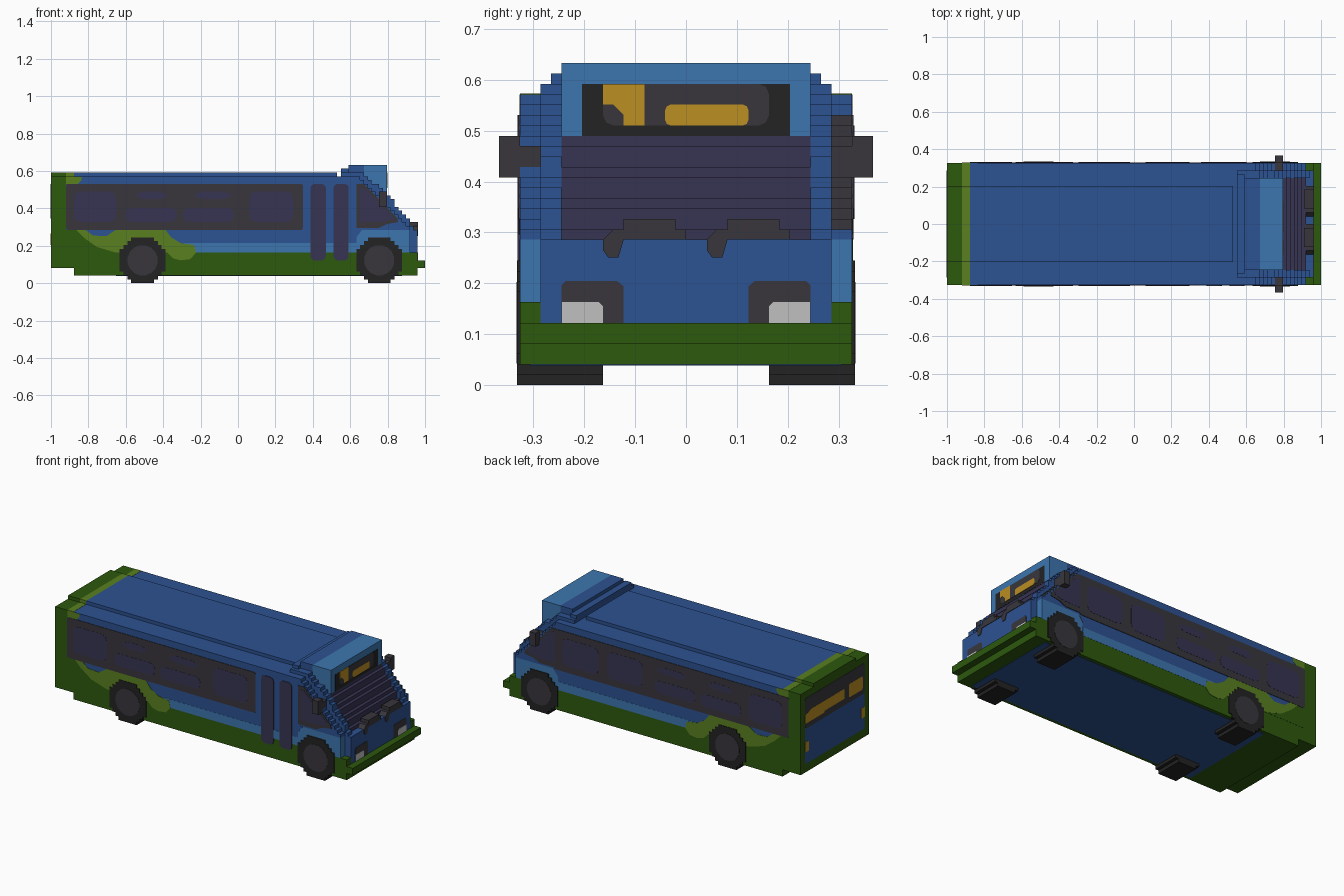
import bpy, bmesh, math

V = 2 / 98          # block size: every measure below is in blocks
if "Cube" in bpy.data.objects:
    bpy.data.objects.remove(bpy.data.objects["Cube"], do_unlink=True)


def material(name, hexa):
    srgb = [int(hexa[i:i + 2], 16) / 255 for i in (0, 2, 4)]
    lin = [c / 12.92 if c <= 0.04045 else ((c + 0.055) / 1.055) ** 2.4 for c in srgb]
    m = bpy.data.materials.new(name)
    m.use_nodes = True
    m.diffuse_color = (*lin, 1)
    m.node_tree.nodes["Principled BSDF"].inputs["Base Color"].default_value = (*lin, 1)
    return m


BLUE = material("body blue", "2c5291")
LIGHT = material("light blue", "3d76af")
GREEN = material("dark green", "2d580d")
OLIVE = material("olive green", "5a8020")
GREY = material("dark grey", "38363c")
GLASS = material("purple glass", "373452")
BLACK = material("black", "232323")
AMBER = material("amber", "bb8e24")
WHITE = material("lamp grey", "c0c0c0")


def prism(name, pts, axis, a, b, mat):
    """Extrude a 2D outline along an axis from a to b."""
    def place(p, d):
        c = {"x": (d, p[0], p[1]), "y": (p[0], d, p[1]), "z": (p[0], p[1], d)}[axis]
        return [k * V for k in c]
    bm = bmesh.new()
    lo = [bm.verts.new(place(p, a)) for p in pts]
    hi = [bm.verts.new(place(p, b)) for p in pts]
    bm.faces.new(lo)
    bm.faces.new(hi)
    n = len(pts)
    for i in range(n):
        j = (i + 1) % n
        bm.faces.new((lo[i], lo[j], hi[j], hi[i]))
    bmesh.ops.recalc_face_normals(bm, faces=bm.faces)
    me = bpy.data.meshes.new(name)
    bm.to_mesh(me)
    bm.free()
    me.materials.append(mat)
    ob = bpy.data.objects.new(name, me)
    bpy.context.collection.objects.link(ob)
    return ob


def rect(x0, x1, z0, z1, cut=0):
    if not cut:
        return [(x0, z0), (x1, z0), (x1, z1), (x0, z1)]
    k = cut * 0.3
    out = []
    for cx, cz, sx, sz, flip in ((x0, z0, 1, 1, 0), (x1, z0, -1, 1, 1),
                                 (x1, z1, -1, -1, 0), (x0, z1, 1, -1, 1)):
        c = [(cx, cz + sz * cut), (cx + sx * k, cz + sz * k), (cx + sx * cut, cz)]
        out += c[::-1] if flip else c
    return out


def box(name, x0, x1, y0, y1, z0, z1, mat):
    return prism(name, rect(x0, x1, y0, y1), "z", z0, z1, mat)


def side_plate(name, pts, side, layer, mat):
    return prism(name, pts, "y", side * 15.9, side * (16 + 0.05 * layer), mat)


def stairs(line, x_back):
    """Stepped side outline that follows a falling line of (z, x) points."""
    pts = [(x_back, line[0][0])]
    for (z0, x0), (z1, x1) in zip(line, line[1:]):
        for z in range(z0, z1):
            x = round(x0 + (x1 - x0) * (z + 0.5 - z0) / (z1 - z0))
            pts += [(x, z), (x, z + 1)]
    return pts + [(x_back, line[-1][0])]


# Main hull
box("lower_skirt", -43, 45, -16, 16, 2, 8, GREEN)
box("rear_skirt", -49, -43, -16, 16, 4, 8, GREEN)
box("rear_section", -49, -45, -16, 16, 8, 28, GREEN)
box("body", -45, 31, -16, 16, 8, 28, BLUE)
box("floor_panel", -32, 43, -15, 15, 1.9, 2.1, BLUE)
box("rear_roof_ridge", -49, -45, -10, 10, 28, 29, GREEN)
box("olive_roof_ridge", -45, -43, -10, 10, 28, 29, OLIVE)
box("roof_ridge", -43, 26, -10, 10, 28, 29, BLUE)
box("olive_roof_band", -45, -43, -16, 16, 27.9, 28.06, OLIVE)

# Nose and bumper
box("nose", 31, 47, -14, 14, 6, 14, BLUE)
box("bumper", 45, 49, -16, 16, 4, 6, GREEN)
box("bumper_lower", 45, 47, -16, 16, 2, 4, GREEN)

# Windshield and cab
slope = [(14, 46), (16, 45), (24, 38.5), (29, 32)]
prism("windshield", stairs([(14, 45), (16, 44), (24, 38.6)], 31), "y", -12, 12, GLASS)
for s, side in ((-1, "right"), (1, "left")):
    prism(side + "_pillar", stairs(slope, 27), "y", s * 12, s * 14, BLUE)
    outer = prism(side + "_cab_side", stairs([(14, 45), (28, 31.5)], 30), "y",
                  s * 14, s * 16, BLUE)
    if s > 0:   # wrapped glass on the driver's side
        outer.data.materials.append(GREY)
        for f in outer.data.polygons:
            if f.normal.x > 0.9 and 15 * V < f.center.z < 26 * V:
                f.material_index = 1
    box(side + "_fender", 31, 45, s * 14, s * 16, 8, 14, LIGHT)
    box(side + "_bumper_corner", 45, 47, s * 14, s * 16, 6, 8, GREEN)
    box(side + "_mirror", 37, 39, s * 16, s * 18, 20, 24, GREY)
    box(side + "_mirror_arm", 37, 39, s * 13, s * 16, 21, 23, GREY)

# Destination sign
box("sign_box", 33, 39, -12, 12, 24, 31, LIGHT)
box("sign_back", 29, 33, -12, 12, 28, 31, BLUE)
box("sign_step", 27, 29, -13, 13, 28, 30, BLUE)
for name, pts, layer, mat in (
        ("sign_frame", rect(-10, 10, 24, 29), 1, BLACK),
        ("sign_panel", rect(-8, 8, 25, 29, 1), 2, GREY),
        ("sign_number", [(-8, 27), (-7, 27), (-6, 26), (-6, 25), (-4, 25), (-4, 29), (-8, 29)], 3, AMBER),
        ("sign_route", rect(-2, 6, 25, 27, 0.5), 3, AMBER)):
    prism(name, pts, "x", 38.9, 39 + 0.05 * layer, mat)

# Wipers and headlights
for i, d in enumerate((0, 10)):
    pts = [(-8, 13), (-7.5, 12.3), (-6.5, 12.3), (-6, 14), (0, 14), (0, 15), (-1, 15),
           (-1, 16), (-6, 16), (-6, 15), (-7, 15), (-8, 14)]
    prism("wiper_%d" % (i + 1), [(y + d, z) for y, z in pts], "x", 44.5, 47.15, GREY)
for s, side in ((-1, "right"), (1, "left")):
    prism(side + "_lamp_housing", [(s * y, z) for y, z in
          [(6, 6), (12, 6), (12, 9.6), (11.6, 10), (6.6, 10), (6, 9.5)]], "x", 46.9, 47.08, GREY)
    prism(side + "_headlight", [(s * y, z) for y, z in
          [(8, 6), (12, 6), (12, 8), (8.4, 8), (8, 7.6)]], "x", 46.9, 47.16, WHITE)

# Side paint and windows
rear_sweep = [(-45, 14), (-42.5, 14), (-40.5, 12), (-37, 9.5), (-32, 8), (-45, 8)]
swoosh = [(-42.5, 14), (-40, 14), (-38, 12.5), (-34.5, 12.3), (-32, 14), (-19, 14),
          (-17.5, 12), (-15, 10.5), (-11.5, 10), (-11, 8), (-12.5, 6.3), (-15, 6),
          (-17, 6.5), (-18.5, 8), (-32, 8), (-37, 9.5), (-40.5, 12)]
tall, low, high = (16, 24), (16, 19.7), (22, 24)
panes = [(-43, -32, tall), (-29.5, -16, low), (-26.5, -19, high),
         (-14.5, -1, low), (-11, -2, high), (3, 14.5, tall)]
for s, side in ((-1, "right"), (1, "left")):
    side_plate(side + "_rear_sweep", rear_sweep, s, 1, GREEN)
    side_plate(side + "_light_stripe", [(-14, 8), (-14, 10.5), (31, 10.5), (31, 8)], s, 1, LIGHT)
    side_plate(side + "_olive_swoosh", swoosh, s, 2, OLIVE)
    side_plate(side + "_olive_shoulder", [(-45, 26), (-42, 26), (-41, 27), (-41, 28), (-45, 28)],
               s, 1, OLIVE)
    side_plate(side + "_fender_top", [(31, 12), (32.5, 14), (31, 14)], s, 1, BLUE)
    side_plate(side + "_window_band", rect(-45, 17 if s < 0 else 32, 14, 26, 0.4), s, 3, GREY)
    extra = [(17.5, 29.5, tall)] if s > 0 else []
    for i, (x0, x1, (z0, z1)) in enumerate(panes + extra):
        side_plate("%s_pane_%d" % (side, i + 1), rect(x0, x1, z0, z1, 1.6), s, 4, GLASS)
    side_plate(side + "_cab_window_frame",
               [(31, 14.5), (31, 26), (33, 26), (41.8, 17), (42, 16), (39, 15.5), (37, 14.5)], s, 3, GREY)
    side_plate(side + "_cab_window",
               [(32, 16), (32, 25), (33, 25), (41, 17), (39, 16.3), (37, 16)], s, 4, GLASS)
for i, x in enumerate((19, 25)):
    side_plate("door_%d" % (i + 1), rect(x, x + 4, 6, 26, 1), -1, 4, GLASS)

# Tail panel, window and lamps
for name, pts, layer, mat in (
        ("tail_panel", rect(-14, 14, 6.5, 18), 1, BLUE),
        ("tail_window", rect(-14, 14, 17, 26, 0.6), 2, GREY),
        ("tail_sign", [(5, 18.5), (14, 18.5), (14, 21), (11, 22), (-4.5, 22), (-4.5, 19), (5, 19)], 3, AMBER),
        ("tail_number", rect(-13, -6.5, 18.5, 22.5, 0.5), 3, AMBER),
        ("left_tail_lamp", rect(12.3, 14, 10, 13), 3, AMBER),
        ("right_tail_lamp", rect(-14, -12.3, 10, 13), 3, AMBER)):
    prism(name, pts, "x", -48.9, -49 - 0.04 * layer, mat)

# Wheels with stepped tyres
quarter = [(6, 3), (5, 3), (5, 4), (4, 4), (4, 5), (3, 5), (3, 6)]
outline = []
for k in range(4):
    c, w = round(math.cos(k * math.pi / 2)), round(math.sin(k * math.pi / 2))
    outline += [(x * c - z * w, x * w + z * c) for x, z in quarter]
hub = [(4 * math.cos(a * math.pi / 8 + 0.2), 4 * math.sin(a * math.pi / 8 + 0.2)) for a in range(16)]
for s, side in ((-1, "right"), (1, "left")):
    for end, cx in (("rear", -25), ("front", 37)):
        prism("%s_%s_tyre" % (end, side), [(x + cx, z + 6) for x, z in outline], "y",
              s * 8, s * 16.25, BLACK)
        prism("%s_%s_hub" % (end, side), [(x + cx, z + 6) for x, z in hub], "y",
              s * 16, s * 16.32, GREY)
